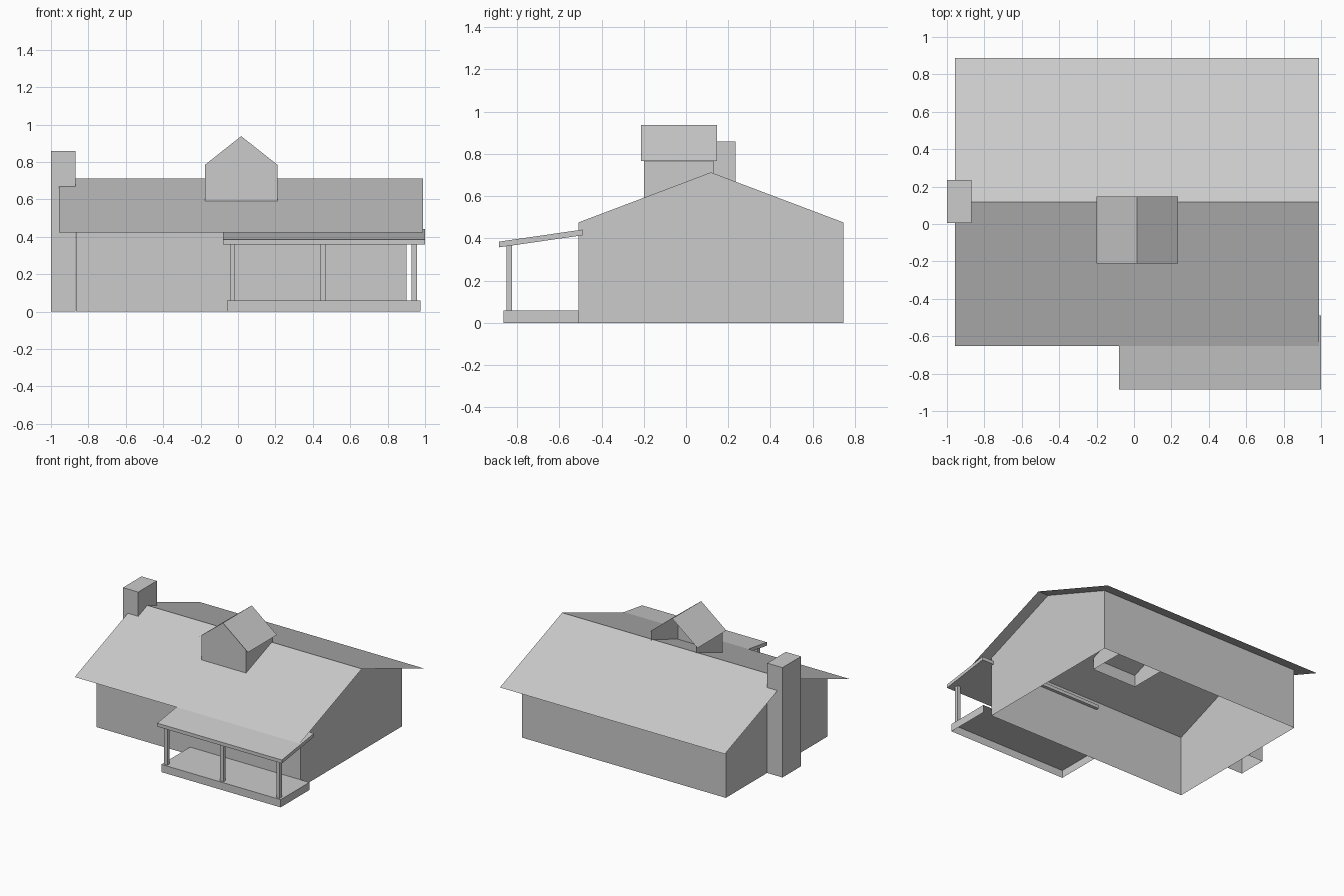
import bpy
import bmesh

cube = bpy.data.objects.get("Cube")
if cube:
    bpy.data.objects.remove(cube, do_unlink=True)

grey = bpy.data.materials.new("light_grey")
grey.use_nodes = True
COLOUR = (0.6, 0.6, 0.6, 1)
grey.diffuse_color = COLOUR
grey.node_tree.nodes["Principled BSDF"].inputs["Base Color"].default_value = COLOUR


def extrude(name, profile, lo, hi, axis="x", closed=True, caps=(True, True), skip=()):
    """Sweep a flat profile along x or y; skip lists the profile edges left open."""
    bm = bmesh.new()

    def place(p, t):
        return (t, p[0], p[1]) if axis == "x" else (p[0], t, p[1])

    a = [bm.verts.new(place(p, lo)) for p in profile]
    b = [bm.verts.new(place(p, hi)) for p in profile]
    n = len(profile)
    for i in range(n if closed else n - 1):
        if i not in skip:
            j = (i + 1) % n
            bm.faces.new((a[i], a[j], b[j], b[i]))
    if closed:
        if caps[0]:
            bm.faces.new(a[::-1])
        if caps[1]:
            bm.faces.new(b)
    # profiles run so that faces point outward along x; flip those along y
    if axis == "y":
        bmesh.ops.reverse_faces(bm, faces=bm.faces[:])
    bmesh.ops.reverse_faces(bm, faces=bm.faces[:]) if closed and axis == "y" else None
    if closed:
        bmesh.ops.recalc_face_normals(bm, faces=bm.faces[:])
    else:
        for f in bm.faces:
            f.normal_update()
            if f.normal.z < 0:
                f.normal_flip()
    me = bpy.data.meshes.new(name)
    bm.to_mesh(me)
    bm.free()
    me.materials.append(grey)
    ob = bpy.data.objects.new(name, me)
    bpy.context.collection.objects.link(ob)
    return ob


def box(name, x, y, z, skip=()):
    """Box from ranges; skip edge 0 = bottom, 1 = back, 2 = top, 3 = front."""
    profile = [(y[0], z[0]), (y[1], z[0]), (y[1], z[1]), (y[0], z[1])]
    return extrude(name, profile, x[0], x[1], skip=skip)


# House shell: open below, closed above by the roof sheet
RIDGE_Y, RIDGE_Z, SLOPE = 0.118, 0.713, 0.378
WALL, EAVE = 0.628, 0.77


def roof_z(d):
    return RIDGE_Z - SLOPE * d


front, back = RIDGE_Y - WALL, RIDGE_Y + WALL
extrude("house_walls",
        [(front, 0), (back, 0), (back, roof_z(WALL)), (RIDGE_Y, RIDGE_Z), (front, roof_z(WALL))],
        -0.867, 0.9, skip=(0, 2, 3))
extrude("main_roof",
        [(RIDGE_Y - EAVE, roof_z(EAVE)), (RIDGE_Y, RIDGE_Z), (RIDGE_Y + EAVE, roof_z(EAVE))],
        -0.958, 0.99, closed=False)

# Chimney
box("chimney", (-1, -0.868), (0.005, 0.235), (0, 0.86), skip=(0,))

# Dormer: open at the bottom and back
DX, PEAK, DSLOPE = 0.017, 0.938, 0.79
DW, DE = 0.193, 0.218
shoulder = PEAK - DSLOPE * DW
extrude("dormer_walls",
        [(DX - DW, 0.5), (DX + DW, 0.5), (DX + DW, shoulder), (DX, PEAK), (DX - DW, shoulder)],
        -0.2, 0.13, axis="y", caps=(True, False), skip=(0, 2, 3))
extrude("dormer_roof",
        [(DX - DE, PEAK - DSLOPE * DE), (DX, PEAK), (DX + DE, PEAK - DSLOPE * DE)],
        -0.212, 0.146, axis="y", closed=False)

# Porch
box("porch_deck", (-0.058, 0.975), (-0.865, front), (0, 0.06), skip=(0, 1))
extrude("porch_roof", [(-0.885, 0.358), (-0.49, 0.415), (-0.49, 0.442), (-0.885, 0.385)], -0.08, 1.0)
for side, x in (("right", -0.03), ("middle", 0.456), ("left", 0.942)):
    box("porch_post_" + side, (x - 0.014, x + 0.014), (-0.851, -0.823), (0.06, 0.368))
